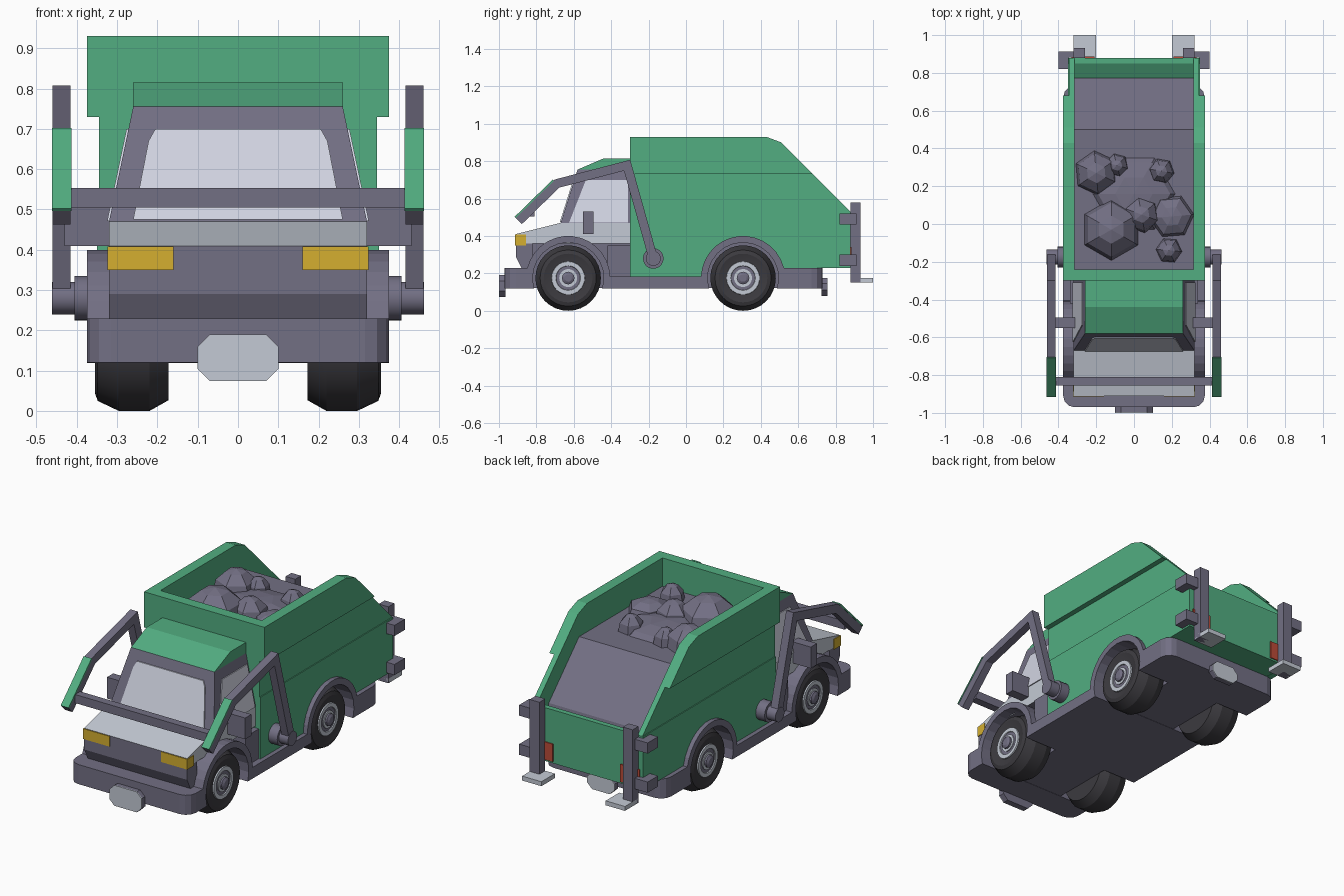
import bpy, bmesh, math
from mathutils import Vector

if "Cube" in bpy.data.objects:
    bpy.data.objects.remove(bpy.data.objects["Cube"])

def mat(name, r, g, b):
    m = bpy.data.materials.new(name)
    m.diffuse_color = (r, g, b, 1)
    m.use_nodes = True
    m.node_tree.nodes["Principled BSDF"].inputs["Base Color"].default_value = m.diffuse_color
    return m

GREEN = mat("green paint", 0.085, 0.42, 0.22)
GRAY = mat("slate gray", 0.17, 0.16, 0.23)
LIGHT = mat("light metal", 0.55, 0.59, 0.66)
GLASS = mat("pale window", 0.64, 0.66, 0.76)
TYRE = mat("black rubber", 0.045, 0.043, 0.05)
YELLOW = mat("yellow lamp", 0.66, 0.43, 0.03)
RED = mat("red lamp", 0.50, 0.07, 0.04)

def build(name, verts, faces, m, smooth=False):
    bm = bmesh.new()
    vs = [bm.verts.new(v) for v in verts]
    for f in faces:
        bm.faces.new([vs[i] for i in f])
    bmesh.ops.recalc_face_normals(bm, faces=bm.faces)
    me = bpy.data.meshes.new(name)
    bm.to_mesh(me)
    bm.free()
    me.materials.append(m)
    ob = bpy.data.objects.new(name, me)
    bpy.context.collection.objects.link(ob)
    if smooth:
        bpy.ops.object.select_all(action='DESELECT')
        ob.select_set(True)
        bpy.context.view_layer.objects.active = ob
        bpy.ops.object.shade_smooth_by_angle(angle=math.radians(25))
    return ob

def loft(name, a, b, m):
    """Solid between two matching loops."""
    n = len(a)
    faces = [list(range(n)), list(range(n, 2 * n))]
    faces += [(i, (i + 1) % n, n + (i + 1) % n, n + i) for i in range(n)]
    return build(name, list(a) + list(b), faces, m)

def prism(name, prof, d0, d1, m, axis='x'):
    """Extrude a (y,z) profile along x, or an (x,z) profile along y."""
    f = (lambda p, d: (d, p[0], p[1])) if axis == 'x' else (lambda p, d: (p[0], d, p[1]))
    return loft(name, [f(p, d0) for p in prof], [f(p, d1) for p in prof], m)

def box(name, x0, x1, y0, y1, z0, z1, m):
    return prism(name, [(y0, z0), (y1, z0), (y1, z1), (y0, z1)], x0, x1, m)

def arc(yc, r, a0, a1, n=14):
    ang = [math.radians(a0 + (a1 - a0) * i / n) for i in range(n + 1)]
    return [(yc + r * math.cos(t), 0.175 + r * math.sin(t)) for t in ang]

def lathe(name, prof, yc, zc, m, s=1, n=32):
    """Revolve (x, radius) points about an x-axis line; ends are capped."""
    verts, faces = [], []
    for x, r in prof:
        verts += [(s * x, yc + r * math.cos(2 * math.pi * i / n),
                   zc + r * math.sin(2 * math.pi * i / n)) for i in range(n)]
    for k in range(len(prof) - 1):
        for i in range(n):
            j = (i + 1) % n
            faces.append((k * n + i, k * n + j, (k + 1) * n + j, (k + 1) * n + i))
    last = (len(prof) - 1) * n
    faces += [list(range(n)), list(range(last, last + n))]
    return build(name, verts, faces, m, True)

def ribbon(path, a, b):
    """Closed outline of a mitred strip between offsets a and b of a path."""
    pts = [Vector(p) for p in path]
    dirs = [(q - p).normalized() for p, q in zip(pts, pts[1:])]
    nrm = [Vector((-d.y, d.x)) for d in dirs]
    left, right = [], []
    for i, p in enumerate(pts):
        n0, n1 = nrm[max(i - 1, 0)], nrm[min(i, len(nrm) - 1)]
        o = (n0 + n1) / (1 + n0.dot(n1))
        left.append(tuple(p + o * a))
        right.append(tuple(p + o * b))
    return left + right[::-1]

FRONT, REAR = -0.63, 0.305

# Chassis with bumper and wheel arches, corners rounded
prof = ([(-.97, .12)] + arc(FRONT, .19, 197, -17) + arc(REAR, .19, 197, -17)
        + [(.73, .12), (.73, .23)] + arc(REAR, .225, 14, 178)
        + arc(FRONT, .225, 2, 166) + [(-.97, .23)])
chassis = prism("chassis", prof, -.375, .375, GRAY)
bm = bmesh.new()
bm.from_mesh(chassis.data)
corners = [e for e in bm.edges
           if all(abs(v.co.y + .97) < .001 or abs(v.co.y - .73) < .001 for v in e.verts)
           and abs(e.verts[0].co.x - e.verts[1].co.x) < .001]
bmesh.ops.bevel(bm, geom=corners, offset=.06, segments=3, profile=.5, affect='EDGES')
bm.to_mesh(chassis.data)
bm.free()
box("chassis_core", -.17, .17, -.88, .70, .121, .38, GRAY)

# Cab: nose, sill, hood block and tapered upper cabin
prism("nose", [(-.82, .23), (-.88, .23), (-.91, .29), (-.91, .36), (-.82, .36)], -.32, .32, GRAY)
box("cab_sill", -.34, .34, -.42, -.30, .17, .35, GRAY)
hood = prism("hood_and_doors", [(-.91, .36), (-.91, .41), (-.67, .47), (-.30, .47), (-.30, .36)],
             -.32, .32, LIGHT)
hood.data.materials.append(GRAY)
for p in hood.data.polygons:
    if p.normal.y < -.9 or p.normal.z < -.9:
        p.material_index = 1

def half(z):
    return .32 - .06 * (z - .47) / .285

def slope(z):
    return -.67 + .09 * (z - .47) / .285

cab = [(-.67, .47), (-.58, .755), (-.30, .755), (-.30, .47)]
loft("upper_cabin", [(-half(z), y, z) for y, z in cab], [(half(z), y, z) for y, z in cab], GRAY)
pane = [(-.26, .475), (.26, .475), (.222, .67), (.205, .70), (-.205, .70), (-.222, .67)]
loft("windshield", [(x, slope(z) + .003, z) for x, z in pane],
     [(x, slope(z) - .006, z) for x, z in pane], GLASS)
prism("roof", [(-.58, .755), (-.44, .815), (-.30, .815), (-.30, .755)], -.26, .26, GREEN)

# Front and rear number plates
for nm, w, z0, z1, y0, y1 in (("front", .10, .075, .19, -1.0, -.96), ("rear", .085, .08, .175, .72, .757)):
    c = .03
    octo = [(-w + c, z0), (w - c, z0), (w, z0 + c), (w, z1 - c),
            (w - c, z1), (-w + c, z1), (-w, z1 - c), (-w, z0 + c)]
    prism(nm + "_plate_backing", octo, y0 + .004, y1 - .004, GRAY, 'y')
    face = y0 if nm == "front" else y1 - .006
    prism(nm + "_plate", octo, face, face + .006, LIGHT, 'y')

# Hopper end walls, floor and load
box("hopper_front_lower", -.345, .345, -.30, -.24, .18, .73, GREEN)
box("hopper_front_upper", -.375, .375, -.30, -.24, .73, .93, GREEN)
box("tailgate", -.348, .348, .85, .88, .23, .53, GREEN)
box("hopper_rear_floor", -.33, .33, .52, .86, .232, .44, GREEN)
prism("tailgate_lip", [(.77, .42), (.77, .48), (.86, .53), (.86, .42)], -.32, .32, GREEN)
prism("load", [(-.25, .41), (.79, .41), (.77, .50), (.50, .77), (-.25, .77)], -.318, .318, GRAY)

# Rocks: six-sided domes sitting on the load
rocks = [(-.12, -.03, .165, .15), (-.20, .27, .12, .12), (.04, .05, .10, .11), (-.09, .31, .065, .09),
         (.145, .28, .07, .09), (.185, -.14, .07, .09), (.0, .16, .22, .05), (.20, .04, .12, .07)]
for k, (x, y, r, h) in enumerate(rocks):
    verts, faces = [], []
    for rr, hh in ((1, -.05), (.87, .5), (.45, .88)):
        verts += [(x + r * rr * math.cos(math.radians(60 * i + 30 + k * 5)),
                   y + r * rr * math.sin(math.radians(60 * i + 30 + k * 5)), .77 + h * hh) for i in range(6)]
    verts.append((x, y, .77 + h))
    for i in range(6):
        j = (i + 1) % 6
        faces += [(i, j, 6 + j, 6 + i), (6 + i, 6 + j, 12 + j, 12 + i), (12 + i, 12 + j, 18)]
    faces.append(list(range(6)))
    build("rock", verts, faces, GRAY)

lower = ([(-.30, .18), (.09, .18)] + arc(REAR, .21, 178, 15)
         + [(.53, .23), (.88, .23), (.88, .53), (-.30, .53)])
arm = [(-.175, .28), (-.315, .778), (-.69, .68), (-.895, .48)]

for s, side in ((-1, "left"), (1, "right")):
    # Hopper side walls
    prism(side + "_wall_lower", lower, s * .315, s * .35, GREEN)
    prism(side + "_wall_middle", [(-.30, .53), (.88, .53), (.68, .73), (-.30, .73)], s * .315, s * .345, GREEN)
    prism(side + "_wall_upper", [(-.30, .73), (.68, .73), (.51, .90), (.43, .93), (-.30, .93)],
          s * .315, s * .375, GREEN)
    # Side window, lamps, mirror
    win = [(-.625, .472), (-.535, .70), (-.31, .70), (-.31, .472)]
    loft(side + "_window", [(s * (half(z) - .003), y, z) for y, z in win],
         [(s * (half(z) + .005), y, z) for y, z in win], GLASS)
    box(side + "_headlight", s * .16, s * .324, -.914, -.855, .35, .408, YELLOW)
    box(side + "_tail_light", s * .21, s * .33, .878, .886, .24, .34, RED)
    box(side + "_mirror", s * .30, s * .43, -.55, -.495, .41, .53, GRAY)
    # Lifting arm, its pivot and green tip plate
    prism(side + "_arm", ribbon(arm, -.024, .024), s * .415, s * .46, GRAY)
    prism(side + "_arm_tip_plate", ribbon(arm[2:], -.022, -.031), s * .413, s * .462, GREEN)
    lathe(side + "_arm_pivot", [(.33, .055), (.405, .055), (.405, .04), (.462, .04)], -.175, .28, GRAY, s, 20)
    # Rear fork: post, foot, brackets
    box(side + "_rear_post", s * .26, s * .32, .88, .932, .15, .58, GRAY)
    box(side + "_rear_foot", s * .20, s * .32, .88, 1.0, .15, .175, LIGHT)
    for z in (.24, .46):
        box(side + "_bracket", s * .345, s * .40, .82, .91, z, z + .06, GRAY)
        box(side + "_bracket_arm", s * .30, s * .40, .881, .912, z, z + .06, GRAY)
    # Wheels
    for yc, end in ((FRONT, "front"), (REAR, "rear")):
        nm = side + "_" + end
        lathe(nm + "_tyre", [(.172, .10), (.172, .148), (.22, .175), (.295, .175), (.348, .15),
                             (.355, .13), (.345, .09)], yc, .175, TYRE, s)
        lathe(nm + "_rim", [(.33, .092), (.352, .088), (.352, .066), (.335, .06)], yc, .175, LIGHT, s)
        lathe(nm + "_hub_disc", [(.33, .064), (.347, .064)], yc, .175, GRAY, s)
        lathe(nm + "_hub_ring", [(.33, .048), (.352, .048)], yc, .175, LIGHT, s)
        lathe(nm + "_hub_cap", [(.33, .034), (.362, .034), (.37, .02)], yc, .175, GRAY, s, 12)

# Cross bar between the arms
box("cross_bar", -.42, .42, -.855, -.81, .505, .553, GRAY)
